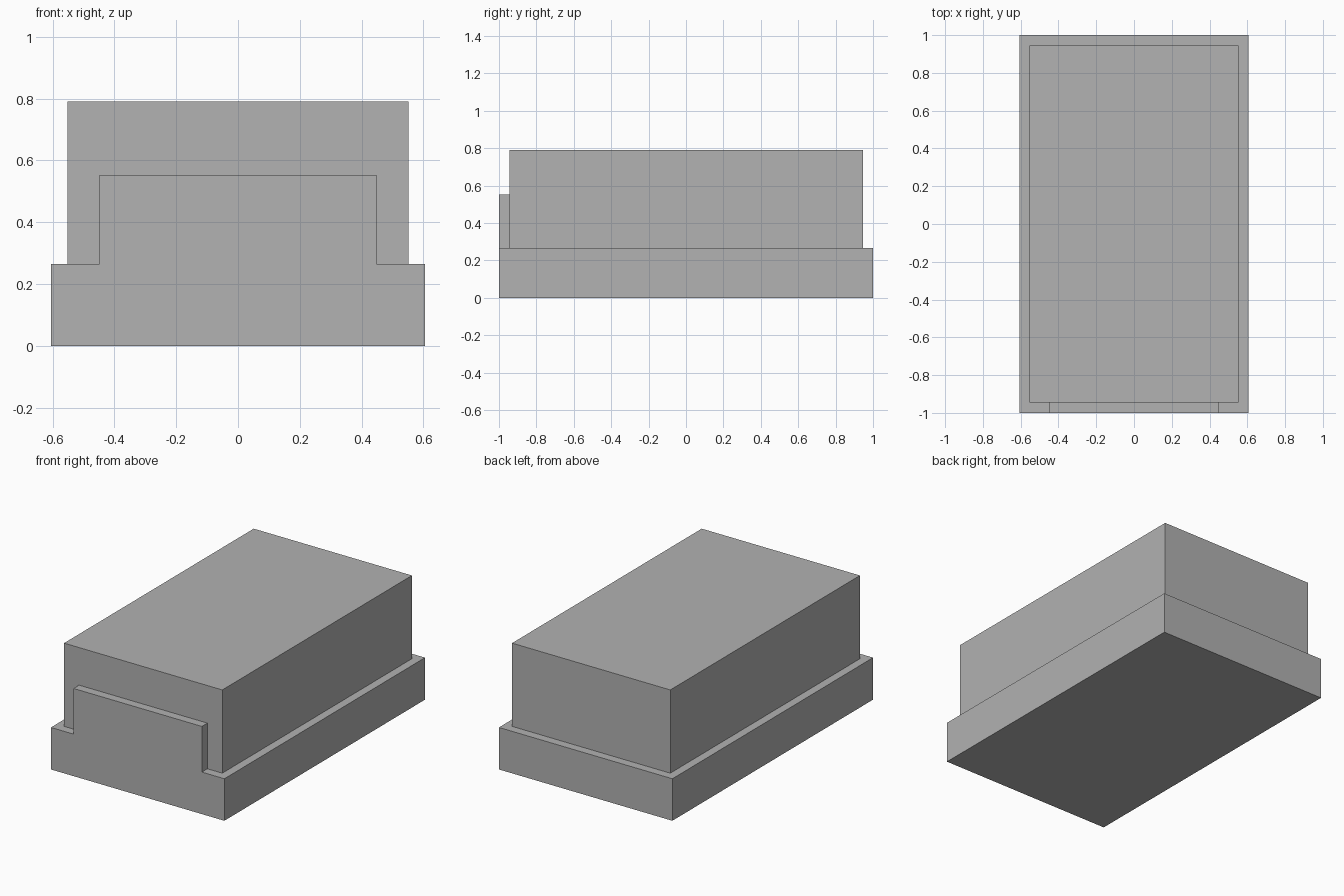
import bpy
import bmesh
import math

if "Cube" in bpy.data.objects:
    bpy.data.objects.remove(bpy.data.objects["Cube"])

grey = bpy.data.materials.new("mid_grey")
grey.diffuse_color = (0.445, 0.445, 0.445, 1.0)
grey.use_nodes = True
grey.node_tree.nodes["Principled BSDF"].inputs["Base Color"].default_value = grey.diffuse_color


def box(name, x, y, z):
    """Box from (min, max) ranges along each axis."""
    mesh = bpy.data.meshes.new(name)
    bm = bmesh.new()
    bmesh.ops.create_cube(bm, size=1.0)
    for v in bm.verts:
        v.co = [r[0] if c < 0 else r[1] for c, r in zip(v.co, (x, y, z))]
    bm.to_mesh(mesh)
    bm.free()
    mesh.materials.append(grey)
    obj = bpy.data.objects.new(name, mesh)
    bpy.context.collection.objects.link(obj)
    return obj


# Wide plinth, main block and the raised front panel flush with the plinth
base = box("stepped_block", (-0.605, 0.605), (-1.0, 1.0), (0.0, 0.265))
block = box("upper_block", (-0.552, 0.552), (-0.945, 0.945), (0.1, 0.79))
panel = box("front_panel", (-0.448, 0.448), (-1.0, -0.8), (0.1, 0.553))

# Fuse the parts into one clean closed solid
for part in (block, panel):
    union = base.modifiers.new(part.name, 'BOOLEAN')
    union.operation = 'UNION'
    union.solver = 'EXACT'
    union.object = part
dissolve = base.modifiers.new("merge_flat_faces", 'DECIMATE')
dissolve.decimate_type = 'DISSOLVE'
dissolve.angle_limit = math.radians(1)

bpy.context.view_layer.objects.active = base
base.select_set(True)
for name in [m.name for m in base.modifiers]:
    bpy.ops.object.modifier_apply(modifier=name)
for part in (block, panel):
    bpy.data.objects.remove(part)
